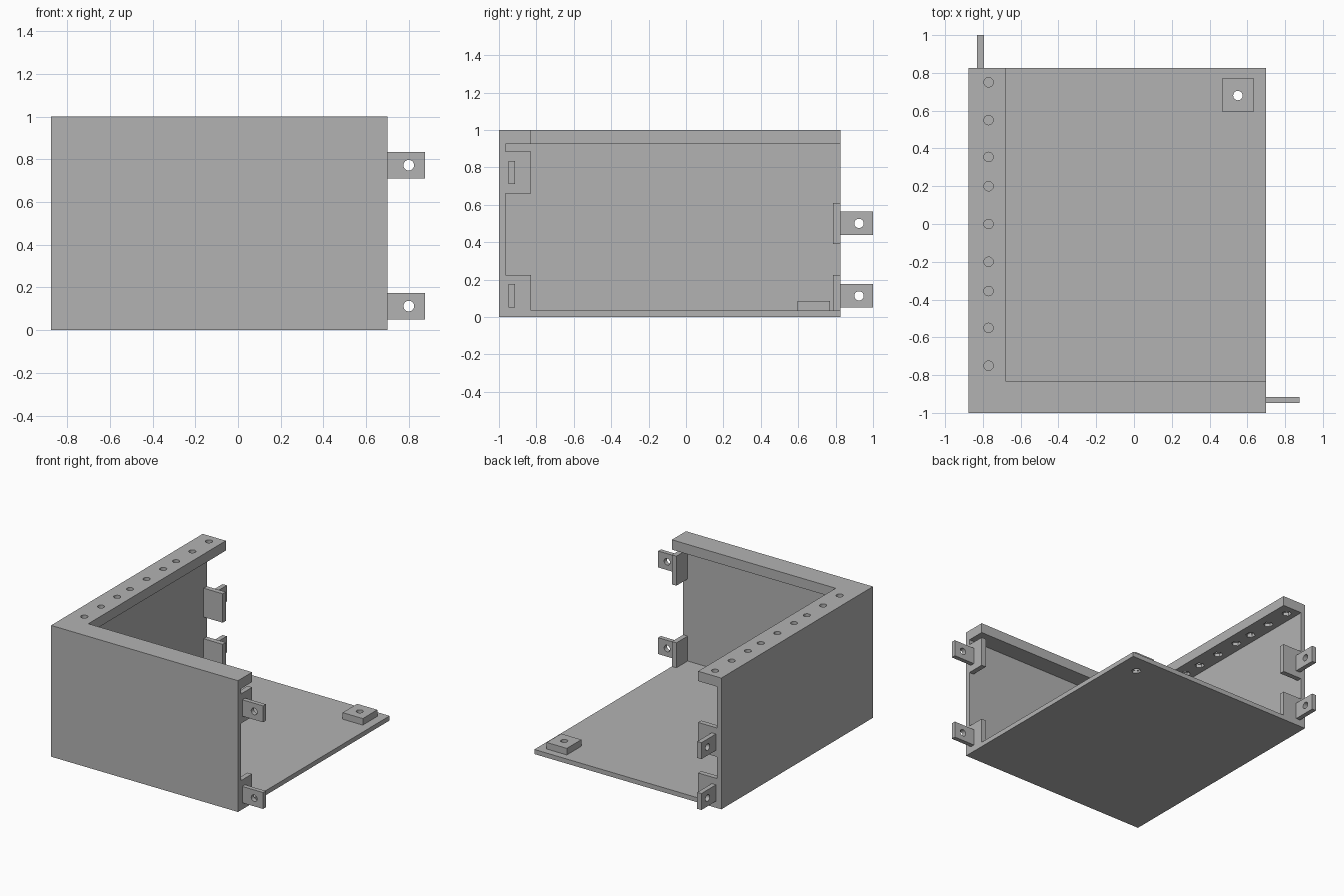
import bpy, bmesh, math
from mathutils import Matrix, Vector

if "Cube" in bpy.data.objects:
    bpy.data.objects.remove(bpy.data.objects["Cube"], do_unlink=True)

grey = bpy.data.materials.new("plain grey")
grey.use_nodes = True
grey.diffuse_color = (0.45, 0.45, 0.45, 1)
grey.node_tree.nodes["Principled BSDF"].inputs["Base Color"].default_value = grey.diffuse_color


def add_object(name, bm):
    bmesh.ops.recalc_face_normals(bm, faces=bm.faces)
    mesh = bpy.data.meshes.new(name)
    bm.to_mesh(mesh)
    bm.free()
    mesh.materials.append(grey)
    obj = bpy.data.objects.new(name, mesh)
    bpy.context.scene.collection.objects.link(obj)
    return obj


def prism(name, outline, z0, z1):
    bm = bmesh.new()
    face = bm.faces.new([bm.verts.new((x, y, z0)) for x, y in outline])
    top = bmesh.ops.extrude_face_region(bm, geom=[face])["geom"]
    verts = [v for v in top if isinstance(v, bmesh.types.BMVert)]
    bmesh.ops.translate(bm, verts=verts, vec=(0, 0, z1 - z0))
    return add_object(name, bm)


def box(name, x0, x1, y0, y1, z0, z1):
    return prism(name, [(x0, y0), (x1, y0), (x1, y1), (x0, y1)], z0, z1)


def drill(obj, centres, radius, depth, axis="Z", sides=24):
    """Cut a row of round or hexagonal holes along one axis."""
    turn = {"X": Matrix.Rotation(math.pi / 2, 4, "Y"),
            "Y": Matrix.Rotation(math.pi / 2, 4, "X"), "Z": Matrix()}[axis]
    bm = bmesh.new()
    for c in centres:
        bmesh.ops.create_cone(bm, cap_ends=True, segments=sides, radius1=radius,
                              radius2=radius, depth=depth,
                              matrix=Matrix.Translation(Vector(c)) @ turn)
    cutter = add_object("hole_cutter", bm)
    cutter.hide_render = True
    mod = obj.modifiers.new("holes", "BOOLEAN")
    mod.operation, mod.solver, mod.object = "DIFFERENCE", "EXACT", cutter
    bpy.context.view_layer.objects.active = obj
    bpy.ops.object.modifier_apply(modifier=mod.name)
    bpy.data.objects.remove(cutter, do_unlink=True)


# Main dimensions
X0, X1, Y0, Y1 = -0.875, 0.70, -1.0, 0.825
T = 0.035            # sheet thickness
RIM_X, RIM_Y = -0.68, -0.83
RIM_Z = 0.925
HOLE = 0.025


def corner(ix, iy):
    return [(X0, Y0), (X1, Y0), (X1, iy), (ix, iy), (ix, Y1), (X0, Y1)]


# Floor, corner walls and top rim
floor = box("floor", X0, X1, Y0, Y1, 0, T)
prism("corner_walls", corner(X0 + T, Y0 + T), T, RIM_Z)
rim = prism("top_rim", corner(RIM_X, RIM_Y), RIM_Z, 1.0)

# Screw holes along the side rim, with nut pockets beneath
rows = [0] + [s * y for y in (0.2, 0.355, 0.55, 0.75) for s in (-1, 1)]
drill(rim, [(-0.77, y, 0.96) for y in rows], HOLE, 0.3)
drill(rim, [(-0.77, y, RIM_Z) for y in rows], 0.034, 0.05, sides=6)

# Corner pad on the floor with a through hole
pad = box("corner_pad", 0.465, 0.635, 0.595, 0.77, T, 0.085)
for part in (pad, floor):
    drill(part, [(0.55, 0.68, 0.05)], HOLE, 0.3)
drill(floor, [(0.55, 0.68, 0)], 0.034, 0.04, sides=6)

# Backing blocks and drilled tabs on the free end of the front wall
for label, z0, z1, zc in (("lower", T, 0.225, 0.1125), ("upper", 0.66, 0.885, 0.7725)):
    box(f"front_{label}_block", X1 - 0.038, X1, Y0 + T, RIM_Y, z0, z1)
    tab = box(f"front_{label}_tab", X1, 0.875, -0.948, -0.915, zc - 0.0625, zc + 0.0625)
    drill(tab, [(0.80, -0.93, zc)], HOLE, 0.2, "Y")

# Backing blocks and drilled tabs on the free end of the side wall
for label, z0, z1, zc in (("lower", T, 0.225, 0.1125), ("upper", 0.39, 0.61, 0.50)):
    box(f"side_{label}_block", X0 + T, RIM_X, Y1 - 0.038, Y1, z0, z1)
    tab = box(f"side_{label}_tab", -0.83, -0.795, Y1, 1.0, zc - 0.0625, zc + 0.0625)
    drill(tab, [(-0.81, 0.925, zc)], HOLE, 0.2, "X")
